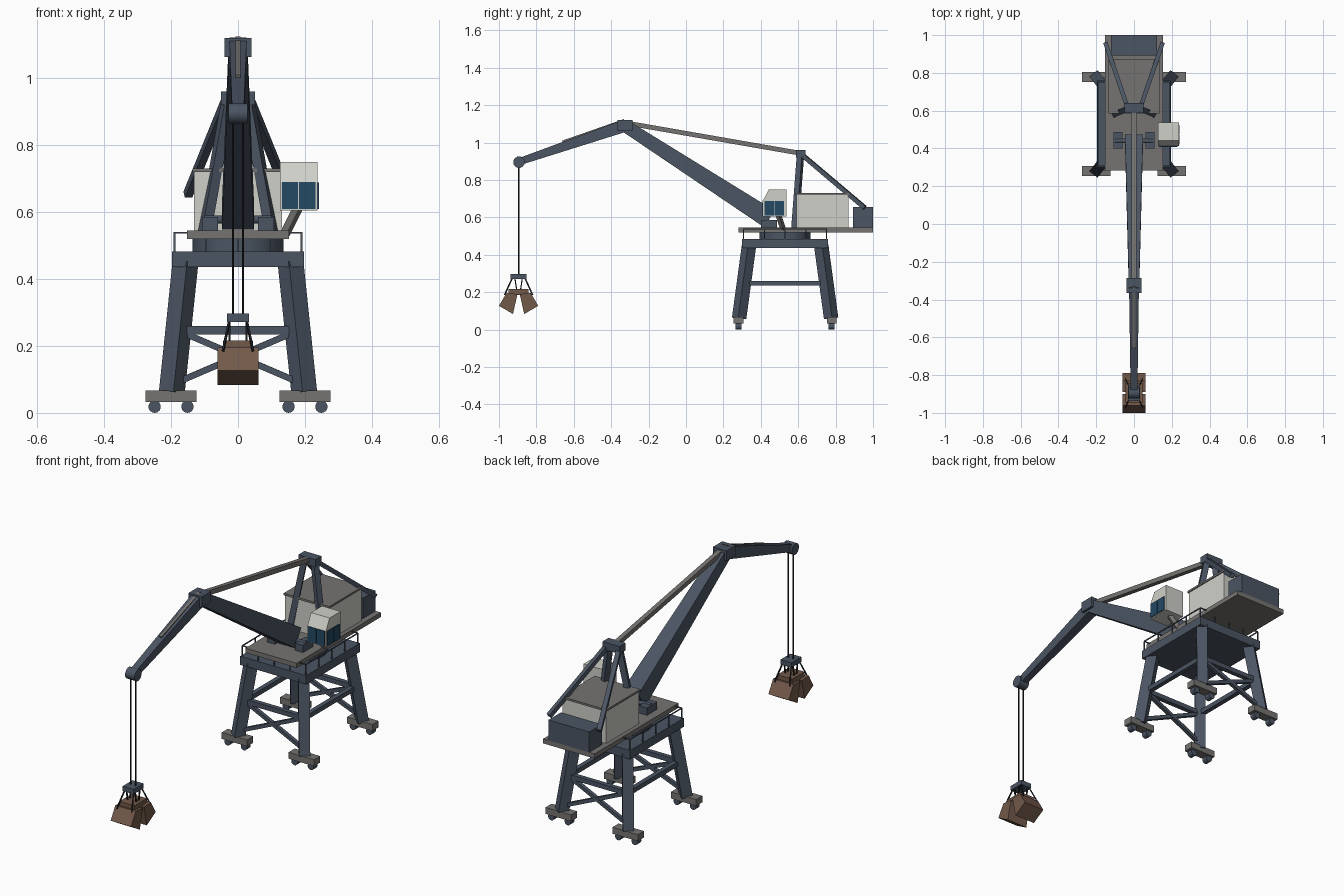
import bpy, bmesh, math
from mathutils import Vector

cube = bpy.data.objects.get("Cube")
if cube:
    bpy.data.objects.remove(cube, do_unlink=True)


def material(name, rgb):
    m = bpy.data.materials.new(name)
    m.use_nodes = True
    m.diffuse_color = (*rgb, 1)
    m.node_tree.nodes["Principled BSDF"].inputs["Base Color"].default_value = (*rgb, 1)
    return m


STEEL = material("blue grey steel", (0.07, 0.09, 0.125))
GREY = material("deck grey", (0.18, 0.175, 0.165))
WHITE = material("off white paint", (0.62, 0.63, 0.58))
GLASS = material("blue glass", (0.017, 0.065, 0.125))
BROWN = material("rusty brown", (0.17, 0.1, 0.068))
ROPE = material("dark rope", (0.014, 0.016, 0.02))


def finish(name, bm, mat):
    bmesh.ops.recalc_face_normals(bm, faces=bm.faces)
    me = bpy.data.meshes.new(name)
    bm.to_mesh(me)
    bm.free()
    me.materials.append(mat)
    ob = bpy.data.objects.new(name, me)
    bpy.context.collection.objects.link(ob)
    return ob


def loft(name, rings, mat):
    """Closed solid between two rings of points."""
    bm = bmesh.new()
    a, b = [[bm.verts.new(p) for p in ring] for ring in rings]
    n = len(a)
    bm.faces.new(a)
    bm.faces.new(b)
    for i in range(n):
        j = (i + 1) % n
        bm.faces.new((a[i], a[j], b[j], b[i]))
    return finish(name, bm, mat)


def box(name, x, y, z, mat):
    """Box from its (min, max) range on each axis."""
    rings = [[(x[0], y[0], h), (x[1], y[0], h), (x[1], y[1], h), (x[0], y[1], h)] for h in z]
    return loft(name, rings, mat)


def extrude_x(name, profile, x0, x1, mat):
    return loft(name, [[(x, y, z) for y, z in profile] for x in (x0, x1)], mat)


def beam(name, p, q, size_p, size_q, mat):
    """Rectangular beam; sizes are (width, depth) at each end."""
    p, q = Vector(p), Vector(q)
    d = (q - p).normalized()
    side = d.cross((0, 0, 1))
    side = side.normalized() if side.length > 0.01 else Vector((1, 0, 0))
    up = side.cross(d)
    corners = ((-1, -1), (1, -1), (1, 1), (-1, 1))
    rings = [[c + side * (i * s[0] / 2) + up * (j * s[1] / 2) for i, j in corners]
             for c, s in ((p, size_p), (q, size_q))]
    return loft(name, rings, mat)


def bar(name, p, q, t, mat):
    return beam(name, p, q, (t, t), (t, t), mat)


def cylinder(name, p, q, r, sides, mat):
    p, q = Vector(p), Vector(q)
    rot = (q - p).to_track_quat('Z', 'Y')
    turn = [2 * math.pi * (i + 0.5) / sides for i in range(sides)]
    rings = [[c + rot @ Vector((r * math.cos(a), r * math.sin(a), 0)) for a in turn] for c in (p, q)]
    ob = loft(name, rings, mat)
    if sides > 8:
        for f in ob.data.polygons:
            f.use_smooth = len(f.vertices) == 4
        for e in ob.data.edges:
            ends = [ob.data.vertices[v].co for v in e.vertices]
            e.use_edge_sharp = abs((ends[0] - ends[1]).dot((q - p).normalized())) < 1e-5
    return ob


CY = 0.53  # slewing axis
SIDES = (("right", -1), ("left", 1))
ENDS = (("front", -1), ("back", 1))

# Portal: legs, bogies, wheels
for sn, s in SIDES:
    for en, e in ENDS:
        tag = en + "_" + sn
        by = CY + e * 0.249
        bar("leg_" + tag, (s * 0.198, by - e * 0.003, 0.06), (s * 0.157, CY + e * 0.193, 0.45), 0.055, STEEL)
        box("bogie_" + tag, (s * 0.2 - 0.076, s * 0.2 + 0.076), (by - 0.026, by + 0.026), (0.032, 0.067), GREY)
        for k, dx in enumerate((-0.049, 0.049)):
            x = s * 0.2 + dx
            cylinder(f"wheel_{tag}_{k}", (x, by - 0.016, 0.0185), (x, by + 0.016, 0.0185), 0.0185, 14, STEEL)

# Portal: bracing and top platform
for en, e in ENDS:
    y = CY + e * 0.22
    bar("cross_beam_" + en, (-0.17, y, 0.247), (0.17, y, 0.247), 0.025, STEEL)
    for sn, s in SIDES:
        bar(f"diagonal_{en}_{sn}", (s * 0.185, CY + e * 0.238, 0.09), (-s * 0.165, y, 0.24), 0.019, STEEL)
for sn, s in SIDES:
    bar("side_beam_" + sn, (s * 0.177, CY - 0.22, 0.247), (s * 0.177, CY + 0.22, 0.247), 0.025, STEEL)
box("portal_platform", (-0.197, 0.197), (CY - 0.23, CY + 0.23), (0.436, 0.483), STEEL)
cylinder("slewing_ring", (0, CY, 0.483), (0, CY, 0.521), 0.137, 24, STEEL)

# Railing around the platform
R, RX, RY, RZ = 0.005, 0.19, 0.222, 0.538
for sn, s in SIDES:
    bar("rail_" + sn, (s * RX, CY - RY, RZ), (s * RX, CY + RY, RZ), R, STEEL)
    for i in range(5):
        y = CY - RY + i * RY / 2
        bar(f"rail_post_{sn}_{i}", (s * RX, y, 0.48), (s * RX, y, RZ), R, STEEL)
for en, e in ENDS:
    y = CY + e * RY
    bar("rail_" + en, (-RX, y, RZ), (RX, y, RZ), R, STEEL)
    for i in range(1, 4):
        x = RX * (i / 2 - 1)
        bar(f"rail_post_{en}_{i}", (x, y, 0.48), (x, y, RZ), R, STEEL)

# Rotating deck, machinery house, counterweight
box("deck", (-0.153, 0.153), (0.282, 1.0), (0.52, 0.545), GREY)
box("machinery_house", (-0.131, 0.131), (0.59, 0.868), (0.545, 0.722), WHITE)
box("house_roof", (-0.136, 0.136), (0.584, 0.874), (0.72, 0.731), GREY)
box("counterweight", (-0.122, 0.122), (0.892, 1.0), (0.545, 0.655), STEEL)

# Mast frame with back stays
for sn, s in SIDES:
    bar("mast_leg_" + sn, (s * 0.1, 0.582, 0.54), (s * 0.03, 0.612, 0.935), 0.03, STEEL)
    bar("back_stay_" + sn, (s * 0.15, 0.955, 0.652), (s * 0.035, 0.62, 0.935), 0.023, STEEL)
    box("boom_bracket_" + sn, sorted((s * 0.06, s * 0.108)), (0.4, 0.487), (0.545, 0.585), STEEL)
box("mast_head", (-0.051, 0.051), (0.588, 0.64), (0.92, 0.96), STEEL)
cylinder("boom_pin", (-0.1, 0.44, 0.578), (0.1, 0.44, 0.578), 0.012, 12, STEEL)

# Boom, elbow, jib and ties
ELBOW = (0, -0.327, 1.09)
beam("boom", (0, 0.445, 0.592), ELBOW, (0.095, 0.105), (0.055, 0.066), STEEL)
box("boom_elbow", (-0.04, 0.04), (-0.366, -0.287), (1.063, 1.12), STEEL)
beam("jib", ELBOW, (0, -0.885, 0.9), (0.052, 0.066), (0.036, 0.038), STEEL)
cylinder("jib_head", (-0.028, -0.893, 0.895), (0.028, -0.893, 0.895), 0.031, 12, STEEL)
bar("boom_tie", (0, -0.31, 1.103), (0, 0.61, 0.943), 0.025, GREY)
bar("jib_tie", (0, -0.33, 1.118), (0, -0.66, 1.003), 0.015, GREY)

# Operator cab, mounted on the left
CX0, CX1 = 0.126, 0.237
cab_profile = [(0.412, 0.605), (0.412, 0.69), (0.443, 0.75), (0.537, 0.75), (0.537, 0.605)]
extrude_x("cab", cab_profile, CX0, CX1, WHITE)
for i in range(2):
    x = CX0 + 0.006 + i * 0.051
    box(f"cab_front_window_{i}", (x, x + 0.048), (0.408, 0.414), (0.61, 0.69), GLASS)
    y = 0.42 + i * 0.054
    box(f"cab_side_window_{i}", (CX1 - 0.002, CX1 + 0.005), (y, y + 0.05), (0.61, 0.688), GLASS)
bar("cab_strut", (0.14, 0.52, 0.535), (0.178, 0.495, 0.61), 0.022, GREY)

# Hoist ropes and grab
GY = -0.895
for sn, s in SIDES:
    cylinder("hoist_rope_" + sn, (s * 0.015, GY, 0.285), (s * 0.015, GY, 0.89), 0.0035, 6, ROPE)
    for en, e in ENDS:
        bar(f"grab_link_{en}_{sn}", (s * 0.026, GY + e * 0.034, 0.275), (s * 0.045, GY + e * 0.075, 0.185), 0.006, ROPE)
        bar(f"grab_rod_{en}_{sn}", (s * 0.026, GY + e * 0.02, 0.275), (s * 0.026, GY + e * 0.01, 0.21), 0.006, ROPE)
box("grab_head", (-0.033, 0.033), (GY - 0.042, GY + 0.042), (0.271, 0.297), STEEL)
box("grab_hinge", (-0.045, 0.045), (GY - 0.053, GY + 0.053), (0.186, 0.216), BROWN)
shell = [(0.006, 0.19), (0.065, 0.195), (0.105, 0.127), (0.03, 0.083)]
for en, e in ENDS:
    extrude_x("grab_shell_" + en, [(GY + e * y, z) for y, z in shell], -0.061, 0.061, BROWN)
